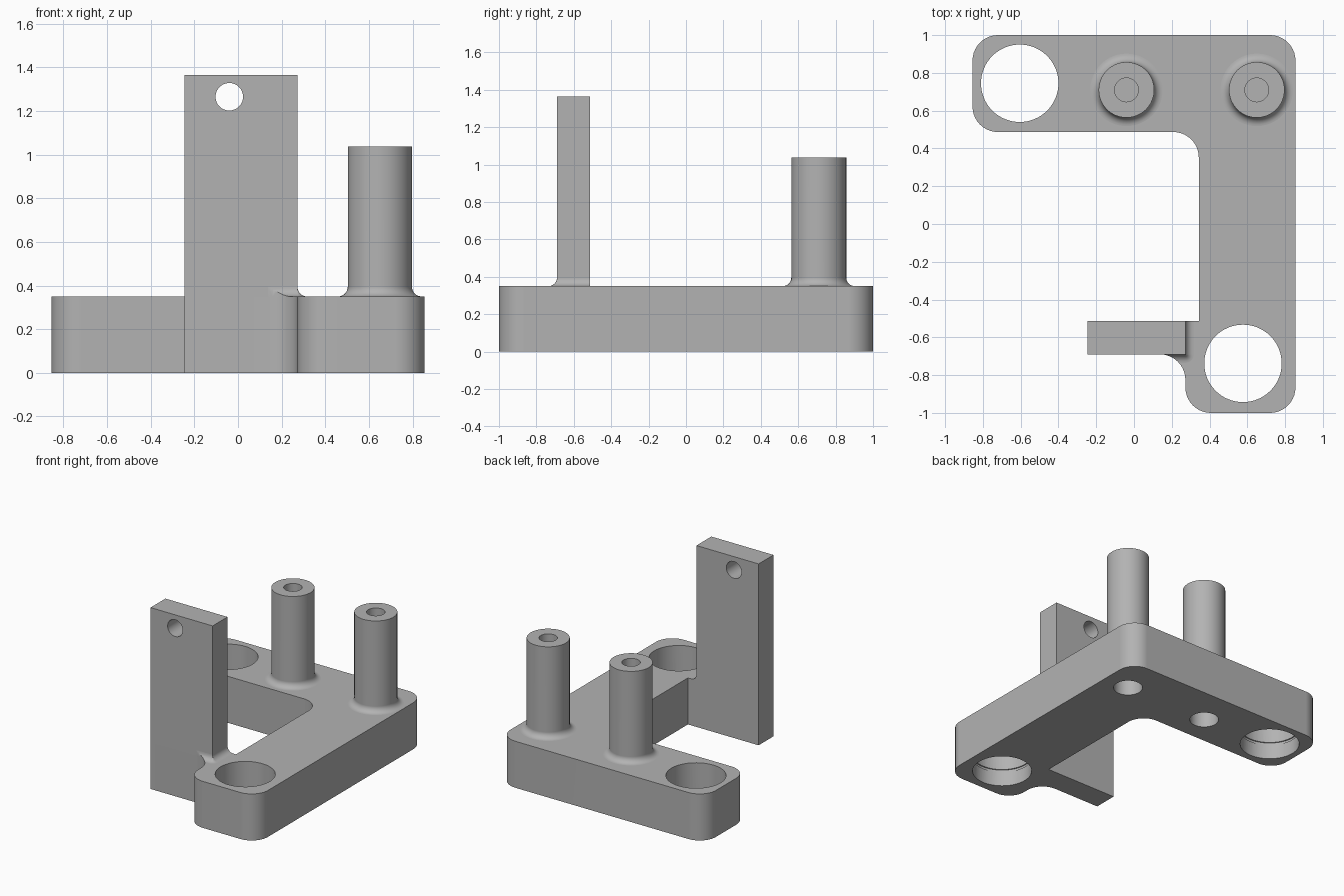
import bpy, bmesh
from math import sin, cos, pi, radians
from mathutils import Vector, Matrix

cube = bpy.data.objects.get("Cube")
if cube:
    bpy.data.objects.remove(cube, do_unlink=True)

grey = bpy.data.materials.new("plain_grey")
grey.use_nodes = True
grey.diffuse_color = (0.45, 0.45, 0.45, 1)
grey.node_tree.nodes["Principled BSDF"].inputs["Base Color"].default_value = grey.diffuse_color

TOP = 0.35        # top of the base plate
CORNER = 0.135    # outline corner radius
FILLET = 0.045    # small fillet at the feet
BACK, FRONT = -0.513, -0.69   # faces of the upright tab
LEFT, RIGHT = -0.245, 0.272   # sides of the upright tab


def make(name, bm):
    bmesh.ops.remove_doubles(bm, verts=bm.verts, dist=1e-5)
    bmesh.ops.recalc_face_normals(bm, faces=bm.faces)
    mesh = bpy.data.meshes.new(name)
    bm.to_mesh(mesh)
    bm.free()
    mesh.materials.append(grey)
    obj = bpy.data.objects.new(name, mesh)
    bpy.context.collection.objects.link(obj)
    return obj


def prism(name, points, move):
    """Extrude a closed 3D polygon along a vector."""
    bm = bmesh.new()
    face = bm.faces.new([bm.verts.new(p) for p in points])
    out = bmesh.ops.extrude_face_region(bm, geom=[face], use_keep_orig=True)
    bmesh.ops.translate(bm, vec=move, verts=[v for v in out["geom"] if isinstance(v, bmesh.types.BMVert)])
    return make(name, bm)


def lathe(name, profile, x, y, steps=64):
    """Spin an (r, z) profile about a vertical axis."""
    bm = bmesh.new()
    verts = [bm.verts.new((r, 0, z)) for r, z in profile]
    edges = [bm.edges.new(pair) for pair in zip(verts, verts[1:])]
    bmesh.ops.spin(bm, geom=verts + edges, cent=(0, 0, 0), axis=(0, 0, 1), angle=2 * pi, steps=steps)
    bmesh.ops.translate(bm, vec=(x, y, 0), verts=bm.verts)
    return make(name, bm)


def cylinder(x, y, r, z0, z1):
    return lathe("cutter", [(0, z0), (r, z0), (r, z1), (0, z1)], x, y)


def rounded(corners, steps=10):
    """Round each (x, y, radius) right-angled corner."""
    pts = []
    for i, (x, y, r) in enumerate(corners):
        p = Vector((x, y))
        if not r:
            pts.append(p)
            continue
        a = (Vector(corners[i - 1][:2]) - p).normalized() * r
        b = (Vector(corners[(i + 1) % len(corners)][:2]) - p).normalized() * r
        for k in range(steps + 1):
            t = k / steps * pi / 2
            pts.append(p + a * (1 - sin(t)) + b * (1 - cos(t)))
    return pts


def foot(r, steps=8):
    """Concave foot profile from the wall at distance r out to the plate."""
    return [(r + FILLET * (1 - cos(k / steps * pi / 2)),
             TOP + FILLET * (1 - sin(k / steps * pi / 2))) for k in range(steps, -1, -1)][::-1]


def boolean(obj, cutter, operation="DIFFERENCE"):
    mod = obj.modifiers.new("cut", "BOOLEAN")
    mod.operation, mod.object, mod.solver = operation, cutter, "EXACT"
    bpy.context.view_layer.objects.active = obj
    bpy.ops.object.modifier_apply(modifier=mod.name)
    bpy.data.objects.remove(cutter, do_unlink=True)


# Base plate with the foot of the tab in its outline
outline = rounded([
    (-0.855, 1, CORNER), (-0.855, 0.487, CORNER), (0.343, 0.487, CORNER),
    (0.343, BACK, 0), (LEFT, BACK, 0), (LEFT, FRONT, 0),
    (RIGHT, FRONT, CORNER), (RIGHT, -1, CORNER), (0.855, -1, CORNER), (0.855, 1, CORNER)])
plate = prism("base_plate", [(p.x, p.y, 0) for p in outline], (0, 0, TOP))

# Large through holes, each with a shallow inner groove
for x, y in ((-0.605, 0.745), (0.577, -0.738)):
    boolean(plate, cylinder(x, y, 0.205, -0.1, 0.5))
    boolean(plate, cylinder(x, y, 0.213, 0.11, 0.13))

# Posts with blind holes above and wider bores beneath
posts = []
for side, x in (("right", -0.04), ("left", 0.65)):
    boolean(plate, cylinder(x, 0.71, 0.1, -0.1, 0.28))
    profile = [(0, 0.7), (0.063, 0.7), (0.063, 1.037), (0.147, 1.037)]
    profile += foot(0.147) + [(0, TOP)]
    posts.append(lathe(side + "_post", profile, x, 0.71))

# Upright tab with a filleted foot on its left side
side = [(LEFT, 1.365), (RIGHT, 1.365)] + foot(RIGHT) + [(LEFT, TOP)]
tab = prism("upright_tab", [(x, FRONT, z) for x, z in side], (0, BACK - FRONT, 0))
hole = cylinder(0, 0, 0.063, -1, 1)
hole.data.transform(Matrix.Translation((-0.04, -0.6, 1.265)) @ Matrix.Rotation(radians(90), 4, "X"))
boolean(tab, hole)

# Fillet along the front of the tab, trimmed to the plate outline
strip = [(FRONT - d, z) for d, z in foot(0)] + [(FRONT, TOP)]
front_fillet = prism("tab_front_fillet", [(0.1, y, z) for y, z in strip], (RIGHT - 0.1, 0, 0))
boolean(front_fillet, prism("trim", [(p.x, p.y, 0.3) for p in outline], (0, 0, 0.2)), "INTERSECT")
corner_fillet = lathe("tab_corner_fillet", foot(0) + [(0, TOP)], RIGHT, FRONT)

# Smooth round walls, crisp edges
for obj in [plate, tab, front_fillet, corner_fillet] + posts:
    bpy.ops.object.select_all(action="DESELECT")
    obj.select_set(True)
    bpy.context.view_layer.objects.active = obj
    bpy.ops.object.shade_smooth_by_angle(angle=radians(30))
    obj.modifiers.new("even_normals", "WEIGHTED_NORMAL").keep_sharp = True
